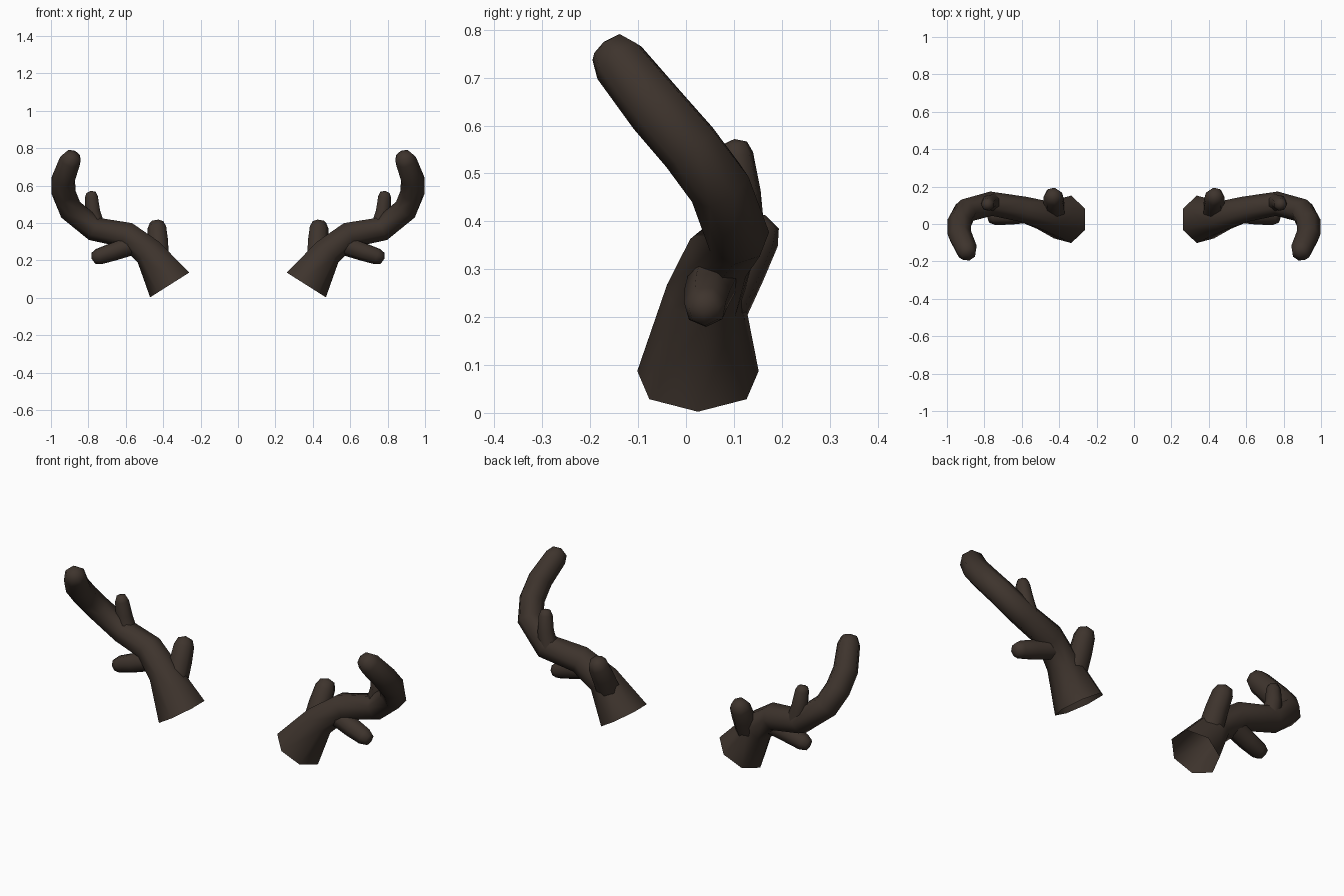
import bpy, bmesh, math
from mathutils import Vector

if "Cube" in bpy.data.objects:
    bpy.data.objects.remove(bpy.data.objects["Cube"])

brown = bpy.data.materials.new("dark_horn")
brown.diffuse_color = (0.048, 0.034, 0.026, 1)
brown.use_nodes = True
brown.node_tree.nodes["Principled BSDF"].inputs["Base Color"].default_value = brown.diffuse_color


def branch(name, path, up, first_normal=None, sides=7):
    """Sweep rings along (x, y, z, radius) points, round the tip, mirror in x."""
    pts = [Vector(p[:3]) for p in path]
    radii = [p[3] for p in path]
    end = (pts[-1] - pts[-2]).normalized()
    normals = []
    for i in range(len(pts)):
        a = (pts[i] - pts[i - 1]).normalized() if i else Vector()
        b = (pts[i + 1] - pts[i]).normalized() if i < len(pts) - 1 else Vector()
        normals.append((a + b).normalized())
    if first_normal:
        normals[0] = Vector(first_normal).normalized()
    # rounded cap rings
    r = radii[-1]
    pts.append(pts[-1] + end * r * 0.65)
    radii.append(r * 0.72)
    normals.append(end)

    bm = bmesh.new()
    u = Vector(up)
    previous = None
    for p, n, rad in zip(pts, normals, radii):
        u = (u - n * u.dot(n)).normalized()
        v = n.cross(u)
        ring = [bm.verts.new(p + rad * (u * math.cos(t) + v * math.sin(t)))
                for t in (2 * math.pi * k / sides for k in range(sides))]
        if previous:
            for k in range(sides):
                j = (k + 1) % sides
                bm.faces.new((previous[k], previous[j], ring[j], ring[k]))
        previous = ring
    tip = bm.verts.new(pts[-1] + end * r * 0.25)
    for k in range(sides):
        bm.faces.new((previous[k], previous[(k + 1) % sides], tip))
    for f in bm.faces:
        f.smooth = True
    mesh = bpy.data.meshes.new(name)
    bm.to_mesh(mesh)
    bm.free()
    mesh.materials.append(brown)
    ob = bpy.data.objects.new(name, mesh)
    bpy.context.collection.objects.link(ob)
    mirror = ob.modifiers.new("Mirror", 'MIRROR')
    mirror.use_mirror_merge = False
    return ob


# main beam, flared open base
branch("antler_beam", [
    (0.36, 0.025, 0.072, 0.13),
    (0.475, 0.04, 0.245, 0.083),
    (0.59, 0.075, 0.335, 0.072),
    (0.77, 0.107, 0.37, 0.067),
    (0.90, 0.07, 0.475, 0.067),
    (0.932, 0.01, 0.555, 0.066),
    (0.932, -0.06, 0.635, 0.065),
    (0.895, -0.14, 0.735, 0.059)],
    (0.845, 0, -0.535), (0.535, 0, 0.845))

# inner rear tine
branch("inner_tine", [
    (0.425, 0.06, 0.20, 0.062),
    (0.427, 0.11, 0.30, 0.058),
    (0.432, 0.145, 0.37, 0.053)], (1, 0, 0))

# low outward tine
branch("low_tine", [
    (0.56, 0.06, 0.285, 0.055),
    (0.67, 0.045, 0.247, 0.05),
    (0.745, 0.04, 0.222, 0.045)], (0, 0, -1))

# small upright tine
branch("upright_tine", [
    (0.755, 0.115, 0.38, 0.05),
    (0.775, 0.115, 0.46, 0.042),
    (0.782, 0.105, 0.54, 0.036)], (1, 0, 0))
